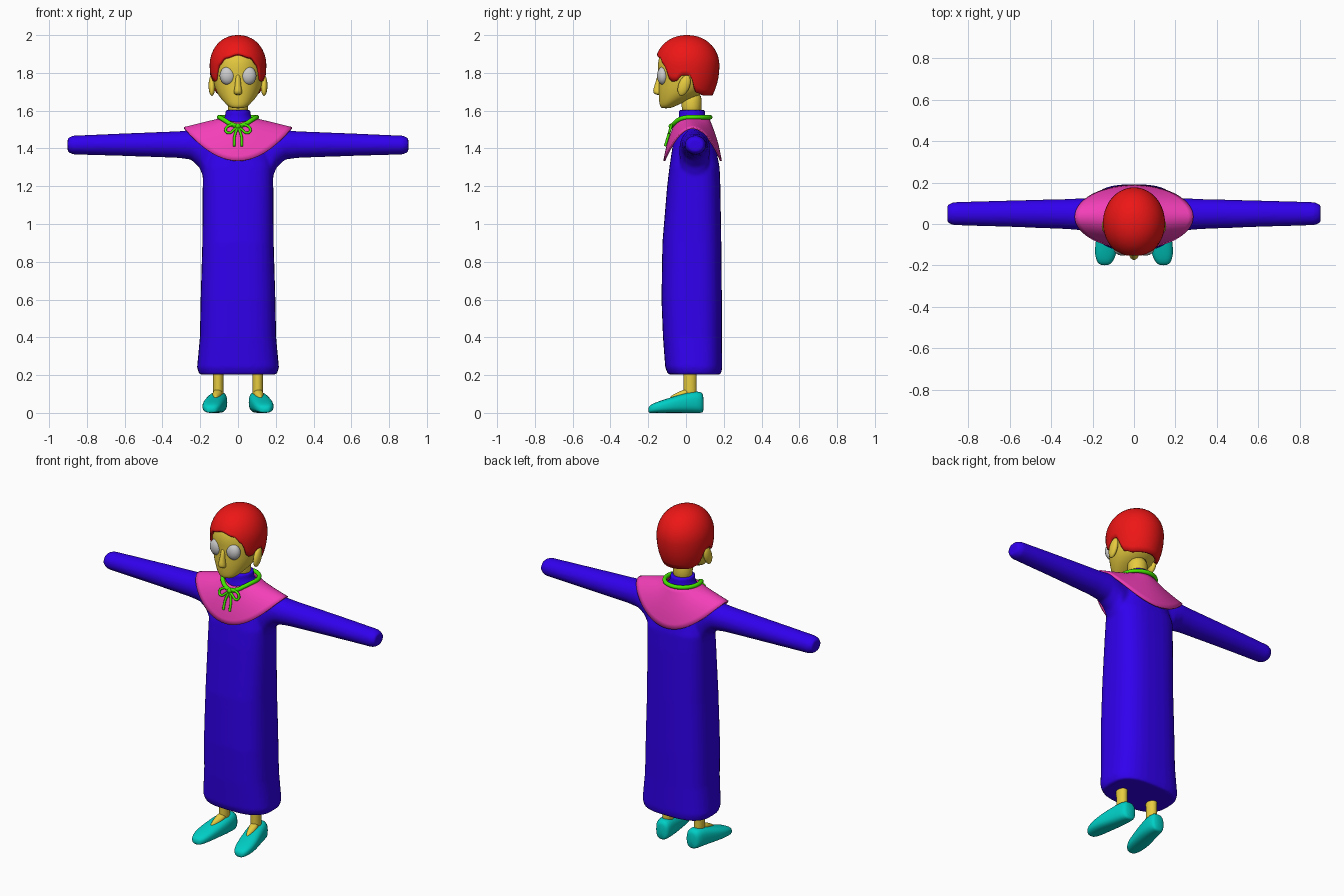
import bpy, bmesh, math
from math import sin, cos, pi

if "Cube" in bpy.data.objects:
    bpy.data.objects.remove(bpy.data.objects["Cube"])

def material(name, rgb):
    m = bpy.data.materials.new(name)
    m.diffuse_color = (*rgb, 1)
    m.use_nodes = True
    m.node_tree.nodes["Principled BSDF"].inputs["Base Color"].default_value = m.diffuse_color
    return m

SKIN = material("skin", (0.8, 0.6, 0.05))
BLUE = material("blue", (0.03, 0.0, 0.85))
PINK = material("pink", (0.9, 0.05, 0.48))
GREEN = material("green", (0.06, 0.8, 0.0))
RED = material("red", (0.85, 0.008, 0.008))
TEAL = material("teal", (0.0, 0.62, 0.56))

def spow(v, e):
    return math.copysign(abs(v) ** e, v)

def ring(axis, at, c, r, n=24, e=2.0):
    """Superellipse ring at a position along an axis; c and r are for the other two axes in order."""
    pts = []
    for i in range(n):
        a = 2 * pi * i / n
        p = [c[0] + r[0] * spow(cos(a), 2 / e), c[1] + r[1] * spow(sin(a), 2 / e)]
        p.insert("xyz".index(axis), at)
        pts.append(p)
    return pts

def bridge(bm, rings, caps=True):
    vs = [[bm.verts.new(p) for p in r] for r in rings]
    n = len(vs[0])
    for a, b in zip(vs, vs[1:]):
        for i in range(n):
            bm.faces.new((a[i], a[(i + 1) % n], b[(i + 1) % n], b[i]))
    if caps:
        bm.faces.new(vs[0])
        bm.faces.new(vs[-1])

def finish(name, bm, mat, subsurf=0, mirror=False):
    bmesh.ops.recalc_face_normals(bm, faces=bm.faces)
    me = bpy.data.meshes.new(name)
    bm.to_mesh(me)
    bm.free()
    me.shade_smooth()
    ob = bpy.data.objects.new(name, me)
    bpy.context.collection.objects.link(ob)
    if mat:
        me.materials.append(mat)
    if mirror:
        ob.modifiers.new("mirror", 'MIRROR').use_mirror_merge = False
    if subsurf:
        m = ob.modifiers.new("smooth", 'SUBSURF')
        m.levels = m.render_levels = subsurf
    return ob

def loft(name, rings, mat, subsurf=1, mirror=False):
    bm = bmesh.new()
    bridge(bm, rings)
    return finish(name, bm, mat, subsurf, mirror)

def z_rings(rows, e=2.0):
    """Rows of z, half width, front y, back y."""
    return [ring('z', z, (0, (f + b) / 2), (rx, (b - f) / 2), 32, e) for z, rx, f, b in rows]

def ball(name, loc, scale, mat, tilt=0, mirror=True):
    bm = bmesh.new()
    bmesh.ops.create_uvsphere(bm, u_segments=24, v_segments=16, radius=1)
    bmesh.ops.scale(bm, vec=scale, verts=bm.verts)
    if tilt:
        from mathutils import Matrix
        bmesh.ops.rotate(bm, verts=bm.verts, matrix=Matrix.Rotation(tilt, 3, 'X'))
    bmesh.ops.translate(bm, vec=loc, verts=bm.verts)
    return finish(name, bm, mat, 0, mirror)

def cord(name, pts, radius, cyclic=False):
    cu = bpy.data.curves.new(name, 'CURVE')
    cu.dimensions = '3D'
    cu.bevel_depth = radius
    cu.bevel_resolution = 3
    cu.use_fill_caps = True
    sp = cu.splines.new('BEZIER')
    sp.bezier_points.add(len(pts) - 1)
    for bp, p in zip(sp.bezier_points, pts):
        bp.co = p
        bp.handle_left_type = bp.handle_right_type = 'AUTO'
    sp.use_cyclic_u = cyclic
    sp.resolution_u = 6
    cu.materials.append(GREEN)
    ob = bpy.data.objects.new(name, cu)
    bpy.context.collection.objects.link(ob)

# Robe: body and sleeves merged into one soft skin
bm = bmesh.new()
bridge(bm, z_rings([
    (0.203, 0.205, -0.095, 0.185), (0.24, 0.217, -0.11, 0.192), (0.4, 0.202, -0.122, 0.19),
    (0.6, 0.198, -0.13, 0.19), (0.9, 0.189, -0.125, 0.187), (1.2, 0.187, -0.1, 0.182),
    (1.3, 0.187, -0.088, 0.178)], 2.8) + z_rings([
    (1.42, 0.17, -0.07, 0.155), (1.5, 0.14, -0.055, 0.13), (1.55, 0.08, -0.042, 0.108),
    (1.57, 0.068, -0.038, 0.102), (1.603, 0.067, -0.038, 0.102)]))
for s in (-1, 1):
    bridge(bm, [ring('x', s * x, (yc, (lo + hi) / 2), (ry, (hi - lo) / 2)) for x, lo, hi, yc, ry in [
        (0.08, 1.22, 1.52, 0.045, 0.07), (0.18, 1.24, 1.507, 0.045, 0.08),
        (0.205, 1.30, 1.502, 0.045, 0.08), (0.25, 1.341, 1.497, 0.047, 0.078),
        (0.32, 1.35, 1.491, 0.048, 0.073), (0.6, 1.36, 1.48, 0.05, 0.064),
        (0.875, 1.368, 1.468, 0.05, 0.056), (0.902, 1.382, 1.455, 0.05, 0.042)]])
robe = finish("robe", bm, BLUE)
m = robe.modifiers.new("merge", 'REMESH')
m.mode = 'VOXEL'
m.voxel_size = 0.009
m.use_smooth_shade = True
m = robe.modifiers.new("soften", 'SMOOTH')
m.iterations = 6

# Shoulder cape, a saddle draped over the shoulders
bm = bmesh.new()
rings = []
for k in range(9):
    t = k / 8
    row = []
    for i in range(64):
        a = 2 * pi * i / 64
        c, s = cos(a), sin(a)
        inner = (0.095 * c, 0.033 + 0.09 * s, 1.56 - 0.02 * max(0, -s) ** 3)
        outer = (0.287 * c, 0.035 + 0.155 * s, 1.335 + 0.178 * c * c)
        p = [u + (v - u) * t for u, v in zip(inner, outer)]
        p[1] += 0.008 * s * sin(pi * t)
        row.append(p)
    rings.append(row)
bridge(bm, rings, caps=False)
cape = finish("cape", bm, PINK)
m = cape.modifiers.new("thickness", 'SOLIDIFY')
m.thickness = 0.01

# Cord around the neck with a bow
cord("neck_cord", [(0.1 * cos(a), 0.028 + 0.1 * sin(a), 1.565 - 0.045 * max(0, -sin(a)) ** 3)
                   for a in (2 * pi * i / 16 for i in range(16))], 0.012, True)
for side, s in (("left", -1), ("right", 1)):
    def on_cape(pts):
        return [(s * x, -0.072 - (1.54 - z) * 0.3, z) for x, z in pts]
    cord("bow_loop_" + side, on_cape([(0, 1.518), (0.035, 1.525), (0.066, 1.497),
                                      (0.05, 1.482), (0.02, 1.5), (0, 1.515)]), 0.007)
    cord("bow_tail_" + side, on_cape([(0, 1.515), (0.018, 1.465), (0.021, 1.412)]), 0.007)
ball("bow_knot", (0, -0.08, 1.517), (0.014, 0.012, 0.014), GREEN, mirror=False)

# Head and neck
loft("neck", z_rings([(1.57, 0.056, -0.022, 0.085), (1.62, 0.053, -0.022, 0.08),
                      (1.70, 0.06, -0.03, 0.09)]), SKIN)
loft("head", z_rings([
    (1.612, 0.03, -0.128, -0.085), (1.622, 0.05, -0.138, -0.06), (1.645, 0.075, -0.142, -0.01),
    (1.68, 0.104, -0.145, 0.075), (1.72, 0.124, -0.147, 0.125), (1.78, 0.137, -0.144, 0.15),
    (1.85, 0.139, -0.154, 0.158), (1.91, 0.118, -0.135, 0.14), (1.95, 0.085, -0.095, 0.1),
    (1.975, 0.03, -0.03, 0.035)]), SKIN)
loft("nose", z_rings([(1.683, 0.012, -0.155, -0.125), (1.69, 0.023, -0.17, -0.125),
                      (1.705, 0.022, -0.177, -0.125), (1.74, 0.014, -0.164, -0.125),
                      (1.80, 0.013, -0.148, -0.125)]), SKIN)
ball("eye", (0.055, -0.122, 1.785), (0.042, 0.031, 0.048), None)
ball("ear", (0.138, -0.01, 1.733), (0.018, 0.03, 0.057), SKIN, tilt=-0.35)

# Hair: a dome whose lower edge follows the hairline
HAIRLINE = [(0, 1.9), (30, 1.88), (45, 1.84), (58, 1.755), (68, 1.755), (80, 1.785),
            (95, 1.785), (110, 1.695), (130, 1.68), (180, 1.68)]

def hairline(deg):
    for (a, za), (b, zb) in zip(HAIRLINE, HAIRLINE[1:]):
        if deg <= b:
            t = (deg - a) / (b - a)
            t = t * t * (3 - 2 * t)
            return za + (zb - za) * t
    return HAIRLINE[-1][1]

bm = bmesh.new()
rings = []
for k in range(17):
    t = max(k / 16, 0.005)
    row = []
    for i in range(72):
        a = 2 * pi * i / 72
        d = math.degrees(a)
        edge = (hairline(min(d, 360 - d)) - 1.84)
        low = math.acos(edge / (0.16 if edge > 0 else 0.25))
        p = low * t
        h = cos(p) * (0.16 if p < pi / 2 else 0.25)
        r = sin(p) ** 0.93
        row.append((0.15 * r * sin(a), 0.006 - 0.171 * r * cos(a), 1.84 + h))
    rings.append(row)
bridge(bm, rings, caps=False)
bm.verts.ensure_lookup_table()
bm.faces.new(bm.verts[:72])
hair = finish("hair", bm, RED)
m = hair.modifiers.new("thickness", 'SOLIDIFY')
m.thickness = 0.018

# Legs, insteps and shoes
loft("leg", [ring('z', z, (0.105, 0.022), (r, r * 1.25), 20) for z, r in
             [(0.07, 0.03), (0.12, 0.027), (0.2, 0.028), (0.24, 0.03)]], SKIN, mirror=True)
loft("instep", [ring('y', y, (x, z), (w, 0.02), 16) for y, x, z, w in
                [(0.02, 0.106, 0.11, 0.026), (-0.02, 0.11, 0.102, 0.026),
                 (-0.055, 0.115, 0.083, 0.018), (-0.09, 0.12, 0.066, 0.006)]], SKIN, mirror=True)
loft("shoe", [ring('y', y, (x, h / 2), (w, h / 2), 24, 2.6) for y, x, w, h in
              [(0.094, 0.1, 0.03, 0.095), (0.08, 0.102, 0.045, 0.115), (0.03, 0.107, 0.052, 0.113),
               (-0.03, 0.118, 0.056, 0.098), (-0.09, 0.131, 0.057, 0.079), (-0.15, 0.138, 0.052, 0.06),
               (-0.185, 0.141, 0.038, 0.045), (-0.2, 0.142, 0.02, 0.03)]], TEAL, mirror=True)
